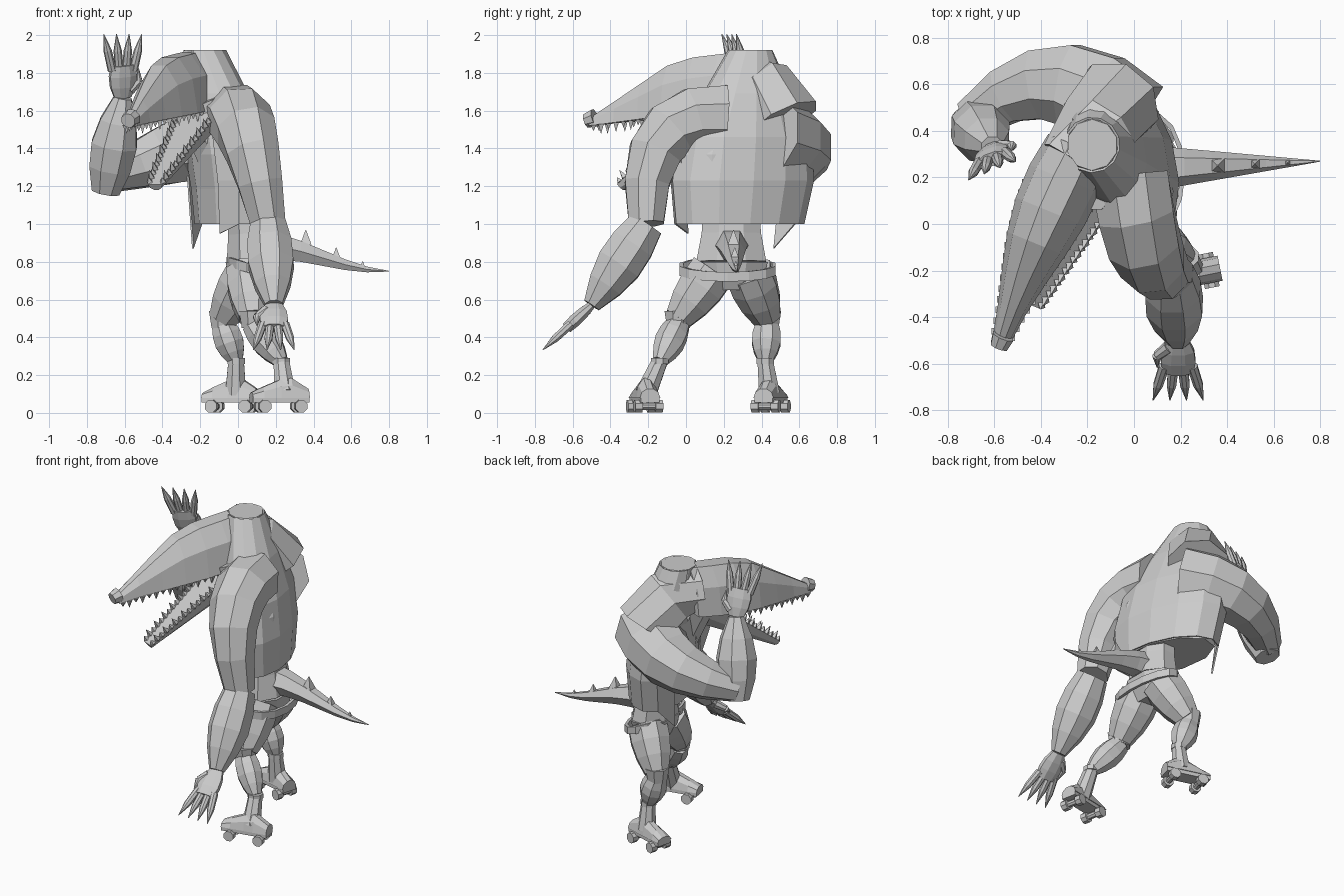
import bpy, bmesh, math
from mathutils import Vector

cube = bpy.data.objects.get("Cube")
if cube:
    bpy.data.objects.remove(cube)

colour = (.6, .6, .6, 1)
grey = bpy.data.materials.new("plain_grey")
grey.use_nodes = True
grey.diffuse_color = colour
grey.node_tree.nodes["Principled BSDF"].inputs["Base Color"].default_value = colour


def vec(x, y, z):
    return Vector((x, y, z))


RIGHT, BACK, UP = vec(1, 0, 0), vec(0, 1, 0), vec(0, 0, 1)


def arc(count, start=0, sweep=math.tau, whole=True):
    steps = count if whole else count - 1
    angles = [start + sweep * i / steps for i in range(count)]
    return [(math.cos(angle), math.sin(angle)) for angle in angles]


DOME = arc(6, 0, math.pi, False)
ROUND = arc(8, math.pi / 8)
BOX = [(-1, -1), (1, -1), (1, 1), (-1, 1)]


def steps(count):
    return [i / count for i in range(count + 1)]


def mix(start, end, t):
    return start + (end - start) * t


def loft(name, sections, shape, closed=True, adjust=None):
    """Skin sections (centre, u axis, v axis) that share one outline."""
    bm = bmesh.new()
    rings = [[bm.verts.new(centre + u * a + v * b) for a, b in shape] for centre, u, v in sections]
    count = len(shape)
    for ring, following in zip(rings, rings[1:]):
        for i in range(count if closed else count - 1):
            j = (i + 1) % count
            bm.faces.new((ring[i], ring[j], following[j], following[i]))
    if closed:
        bm.faces.new(rings[0][::-1])
        bm.faces.new(rings[-1])
    if adjust:
        adjust(rings)
    bmesh.ops.recalc_face_normals(bm, faces=bm.faces)
    mesh = bpy.data.meshes.new(name)
    bm.to_mesh(mesh)
    bm.free()
    mesh.materials.append(grey)
    part = bpy.data.objects.new(name, mesh)
    bpy.context.collection.objects.link(part)
    return part


def bone(name, start, end, first, last, belly=0, rings=1, side=None, flat=1, shape=ROUND, bend=None):
    """Limb segment that swells by belly in its middle and may curve toward bend."""
    chord = (end - start).normalized()
    guide = side or (BACK if abs(chord.y) < .8 else RIGHT)
    bend = bend or mix(start, end, .5)
    sections = []
    for t in steps(rings):
        along = mix(bend - start, end - bend, t).normalized()
        u = (guide - along * guide.dot(along)).normalized()
        radius = mix(first, last, t) + belly * math.sin(math.pi * t)
        centre = mix(mix(start, bend, t), mix(bend, end, t), t)
        sections.append((centre, u * radius, along.cross(u) * radius * flat))
    loft(name, sections, shape)


def spike(name, base, tip, radius):
    bone(name, base, tip, radius, radius / 20, shape=BOX)


# Hunched trunk, twisted toward the raised arm and leaning forward as it rises
DEPTH, WIDTH = vec(.95, .3, 0), vec(-.3, .95, 0)


def trunk(t, scale):
    wide = scale * min(.36 + .15 * t, .62 - .5 * t)
    centre = vec(-.03 - .15 * t * t, .28 + .06 * t, 1 + .92 * t)
    return centre, DEPTH * (.08 * scale + wide / 3), WIDTH * wide


loft("torso", [trunk(t, .92) for t in steps(5)], arc(10))
middle, pelvis = vec(.04, .24, 1.1), vec(.06, .24, .8)
bone("waist", middle, pelvis, .16, .2, -.01, 2, flat=.65)
bone("hips", pelvis, vec(.06, .24, .65), .21, .12, .02, 2, flat=.65)


# Vest, open along the chest, with a hanging point on each front edge
def hanging_points(rings):
    for corner, drop in ((0, .05), (-1, .13)):
        rings[0][corner].co -= UP * drop


vest = loft("vest", [trunk(t, 1) for t in steps(4)], arc(11, -2.4, 4.8, False), False, hanging_points)
cloth = vest.modifiers.new("cloth", "SOLIDIFY")
cloth.thickness = .01

# Head with a long snout that narrows and drops toward the nose
skull, muzzle = vec(-.23, .33, 1.62), vec(-.57, -.5, 1.52)
forward = (muzzle - skull).normalized()
across = UP.cross(forward).normalized()


def upper(t):
    bow = math.sin(math.pi * t)
    half = .15 - .11 * t + .08 * bow * (1 - t)
    height = .31 - .47 * max(0, t - .44)
    return mix(skull, muzzle, t) - RIGHT * bow * .02, across * half, UP * height


loft("upper_jaw", [upper(t) for t in steps(6)], DOME)
bone("nose", muzzle - forward * .02 + UP * .04, muzzle + forward * .03 + UP * .03, .05, .04)
bone("neck", vec(-.08, .52, 1.55), vec(-.26, .26, 1.77), .2, .155, .01, 2, bend=vec(-.15, .42, 1.75))

# Lower jaw hanging wide open, and the throat behind it
hinge, chin = vec(-.18, .16, 1.65), vec(-.44, -.35, 1.21)
down = (chin - hinge).normalized()
lift = across.cross(down).normalized()
lift *= math.copysign(1, lift.z)


def lower(t):
    return mix(hinge, chin, t), across * (.13 - .09 * t), lift * (.14 * t - .18)


loft("lower_jaw", [lower(t) for t in steps(3)], DOME)
bone("throat", vec(-.05, .25, 1.3), vec(-.2, .2, 1.65), .15, .15)


# Teeth along both edges of each jaw
def teeth(name, section, pointing):
    for i, t in enumerate(steps(14)):
        centre, half, height = section(.25 + .72 * t)
        for side in (-.9, .9):
            base = centre + half * side
            spike(name, base, base + pointing * (.05 if i % 2 else .03), .014)


teeth("upper_tooth", upper, -UP)
teeth("lower_tooth", lower, lift)


# Hands: flattened palm, four clawed fingers and a thumb
def hand(name, wrist, direction, side, thumb):
    aim, side = direction.normalized(), side.normalized()
    bone(name + "_palm", wrist, wrist + aim * .18, .05, .07, .02, 3, side, .45)
    for i in range(4):
        spread = i - 1.5
        base = wrist + aim * .15 + side * spread * .04
        reach = aim + side * spread * .16
        knuckle = base + reach * .11
        bone(name + "_finger", base, knuckle, .024, .022, side=side)
        bone(name + "_claw", knuckle, knuckle + reach * .09, .022, .002, side=side)
    base = wrist + aim * .04 + side * thumb * .04
    knuckle = base + (aim + side * thumb) * .05
    bone(name + "_thumb", base, knuckle, .03, .022)
    bone(name + "_thumb_claw", knuckle, knuckle + aim * .07, .022, .002)


# Hanging arm
shoulder, elbow, wrist = vec(-.02, .2, 1.57), vec(.16, -.21, 1), vec(.19, -.5, .57)
bone("hanging_upper_arm", shoulder, elbow, .18, .1, .02, 5, RIGHT, bend=vec(.05, -.25, 1.6))
bone("hanging_forearm", elbow, wrist, .1, .05, .055, 4)
hand("hanging_hand", wrist, vec(0, -.24, -.22), RIGHT, -1)

# Raised arm, bent sharply at the elbow
shoulder, elbow, wrist = vec(-.04, .45, 1.47), vec(-.7, .45, 1.25), vec(-.61, .33, 1.67)
bone("raised_upper_arm", shoulder, elbow, .22, .09, .02, 5, bend=vec(-.32, .76, 1.39))
bone("raised_forearm", elbow - UP * .08, wrist, .08, .05, .065, 4)
hand("raised_hand", wrist, vec(0, -.1, .33), vec(.9, .35, 0), 1)


# Roller skates: boot, sole plate, ankle band and four wheels
def skate(name, heel, toe, ankle):
    along = toe - heel
    aim = along.normalized()
    side = UP.cross(aim)
    boot = ((0, .05), (.3, .11), (.5, .1), (.8, .06), (1, .03))
    loft(name + "_boot", [(heel + along * t + UP * .08, side * .055, UP * tall) for t, tall in boot], DOME)
    bone(name + "_shaft", ankle, heel + along * .4 + UP * .1, .045, .06)
    bone(name + "_plate", heel + UP * .07, toe + UP * .07, .05, .05, side=side, flat=.3, shape=BOX)
    bone(name + "_band", ankle - UP * .01, ankle + UP * .02, .05, .05)
    for t in (.16, .8):
        hub = heel + along * t + UP * .035
        bone(name + "_axle", hub - side * .05, hub + side * .05, .02, .02, side=UP)
        for offset in (-.055, .055):
            centre = hub + side * offset
            bone(name + "_wheel", centre - side * .02, centre + side * .02, .035, .035, side=UP)


# Legs in a wide, bent stance
def leg(name, hip, knee, ankle, heel, toe):
    bone(name + "_thigh", hip, knee, .13, .08, .02, 3)
    bone(name + "_knee", knee + UP * .04, knee - UP * .05, .08, .065)
    bone(name + "_calf", knee - UP * .03, ankle, .065, .04, .03, 4)
    skate(name + "_skate", heel, toe, ankle)


leg("near_leg", vec(.06, .14, .75), vec(.08, -.04, .5), vec(.23, -.14, .27), vec(.37, -.19, 0), vec(.07, -.25, 0))
leg("far_leg", vec(.06, .33, .75), vec(-.08, .43, .5), vec(-.01, .42, .27), vec(.1, .41, 0), vec(-.18, .49, 0))

# Loose belt around the hips, sagging at the back
hoop = arc(14)
loft("belt", [(vec(.08 + .13 * a, .22 + .25 * b, .76 - .04 * a), vec(a, b, 0) * .01, UP * .025)
              for a, b in hoop + hoop[:1]], BOX)


# Tail: a drooping taper with three spikes along its top
def tail(t):
    centre = vec(.1 + .7 * t, .24 + .03 * t, .82 + .07 * math.cos(math.pi * t))
    radius = .095 - .093 * t
    return centre, BACK * radius, UP * radius


loft("tail", [tail(t) for t in steps(6)], arc(6))
for t in (.37, .6, .8):
    centre, half, top = tail(t)
    spike("tail_spike", centre + top * .7, centre + top * 2, top.z / 2)
